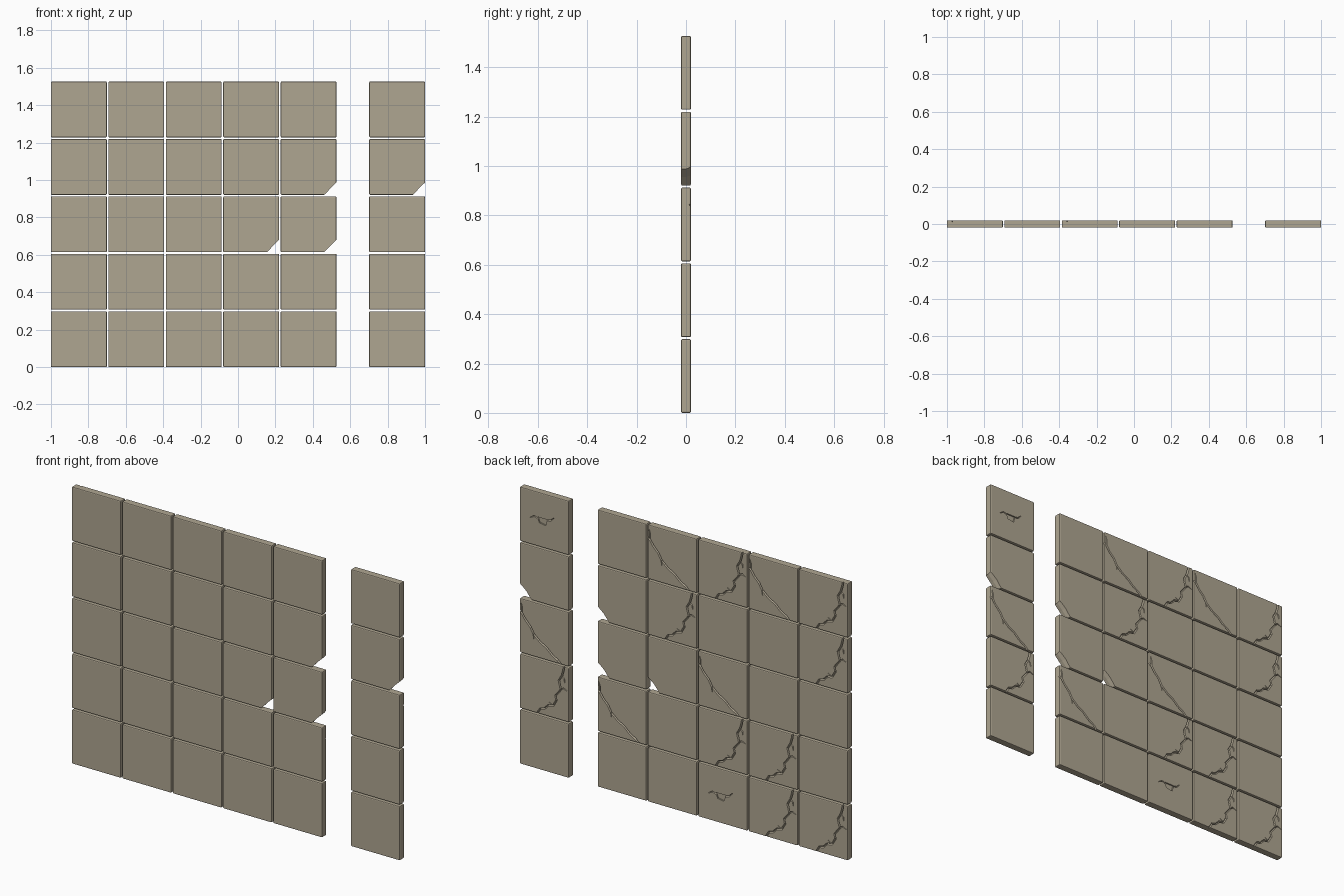
import bpy, bmesh
from mathutils import Vector

if "Cube" in bpy.data.objects:
    bpy.data.objects.remove(bpy.data.objects["Cube"])

S, T, PITCH = 0.2985, 0.04, 0.307     # tile size, thickness, spacing
BACK = T / 2

mat = bpy.data.materials.new("stone_tile")
mat.diffuse_color = (0.43, 0.38, 0.285, 1)
mat.use_nodes = True
mat.node_tree.nodes["Principled BSDF"].inputs["Base Color"].default_value = mat.diffuse_color


def uv(u, v):
    """Tile coordinates seen from the back, u from left, v from top."""
    return Vector(((0.5 - u) * S, 0, (0.5 - v) * S))


def loft(bm, rings):
    """Closed solid through a list of equal-length rings."""
    rs = [[bm.verts.new(p) for p in r] for r in rings]
    n = len(rs[0])
    for a, b in zip(rs, rs[1:]):
        for i in range(n):
            j = (i + 1) % n
            bm.faces.new((a[i], a[j], b[j], b[i]))
    bm.faces.new(rs[0][::-1])
    bm.faces.new(rs[-1])


def groove(bm, pts, w=0.006, depth=0.009):
    """V-shaped crack following a path on the back face."""
    P = [uv(*p) for p in pts]
    rings = []
    for i, p in enumerate(P):
        d = (P[min(i + 1, len(P) - 1)] - P[max(i - 1, 0)]).normalized()
        side = Vector((d.z, 0, -d.x)) * w
        if i == len(P) - 1 and max(pts[i]) < 1:
            side *= 0.35
        top = Vector((0, BACK + 0.002, 0))
        rings.append([p + side + top, p - side + top,
                      p + Vector((0, BACK - depth, 0))])
    loft(bm, rings)


def box_tile():
    bm = bmesh.new()
    bmesh.ops.create_cube(bm, size=1)
    bmesh.ops.scale(bm, vec=(S, T, S), verts=bm.verts)
    bmesh.ops.bevel(bm, geom=bm.edges[:], offset=0.005, segments=2,
                    profile=0.5, affect='EDGES')
    me = bpy.data.meshes.new("tile")
    bm.to_mesh(me)
    bm.free()
    me.materials.append(mat)
    return me


def damaged(build):
    """Tile mesh with the solid made by build() cut away."""
    bm = bmesh.new()
    build(bm)
    bmesh.ops.recalc_face_normals(bm, faces=bm.faces)
    cm = bpy.data.meshes.new("cutter")
    bm.to_mesh(cm)
    bm.free()
    cm.materials.append(mat)
    cutter = bpy.data.objects.new("cutter", cm)
    cutter.hide_render = True
    tile = bpy.data.objects.new("tile_source", box_tile())
    for o in (cutter, tile):
        bpy.context.collection.objects.link(o)
    m = tile.modifiers.new("cut", 'BOOLEAN')
    m.object, m.operation, m.solver, m.use_self = cutter, 'DIFFERENCE', 'EXACT', True
    dg = bpy.context.evaluated_depsgraph_get()
    me = bpy.data.meshes.new_from_object(tile.evaluated_get(dg))
    for o in (cutter, tile):
        bpy.data.objects.remove(o)
    return me


# long diagonal crack
def diagonal(bm):
    groove(bm, [(-.03, .21), (.05, .27), (.12, .37), (.22, .47), (.28, .58),
                (.42, .70), (.55, .77), (.66, .87), (.78, .94), (.87, 1.03)])
    groove(bm, [(.05, .27), (.05, .16), (.03, .08)], 0.004)
    groove(bm, [(.28, .58), (.29, .68)], 0.004)


# curved crack with side branches
def branching(bm):
    groove(bm, [(.91, -.03), (.89, .08), (.86, .18), (.80, .28), (.84, .44),
                (.73, .58), (.75, .66), (.68, .78), (.58, .80), (.50, .88),
                (.42, .90), (.34, 1.03)])
    groove(bm, [(.84, .43), (.90, .40), (.97, .43)], 0.004)
    groove(bm, [(.86, .18), (.91, .22), (.92, .29)], 0.004)
    groove(bm, [(.68, .78), (.60, .73)], 0.004)


# small pit with two hairline wings
def pit(bm):
    q = [uv(.36, .46), uv(.56, .46), uv(.53, .58), uv(.40, .56)]
    loft(bm, [[p + Vector((0, y, 0)) for p in q] for y in (BACK - .008, BACK + .003)])
    groove(bm, [(.38, .49), (.30, .46), (.21, .51)], 0.004)
    groove(bm, [(.54, .48), (.63, .46), (.70, .39)], 0.004)


# broken-off lower corner, slightly larger at the back
def corner(bm):
    def ring(y, a, k):
        h, e = S / 2, 0.02
        return [(h + e, y, -h - e), (h + e, y, -h + a), (h, y, -h + a),
                (h - a * k, y, -h + a * k), (h - a, y, -h), (h - a, y, -h - e)]
    loft(bm, [ring(-.03, .065, .5), ring(0, .067, .52), ring(.03, .078, .56)])


MESH = {".": ("plain_tile", box_tile()), "d": ("split_tile", damaged(diagonal)),
        "b": ("cracked_tile", damaged(branching)), "p": ("pitted_tile", damaged(pit)),
        "c": ("chipped_tile", damaged(corner))}

# rows from bottom to top, columns from left to right as seen from the front
ROWS = ["bbp...", ".bb.db", "..dccd", "b..bcc", "bdbd.p"]
STARTS = [-1 + i * PITCH for i in range(5)] + [1 - S]

for r, row in enumerate(ROWS):
    for c, kind in enumerate(row):
        name, me = MESH[kind]
        o = bpy.data.objects.new(f"{name}_{r}_{c}", me)
        o.location = (STARTS[c] + S / 2, 0, r * PITCH + S / 2)
        bpy.context.collection.objects.link(o)
